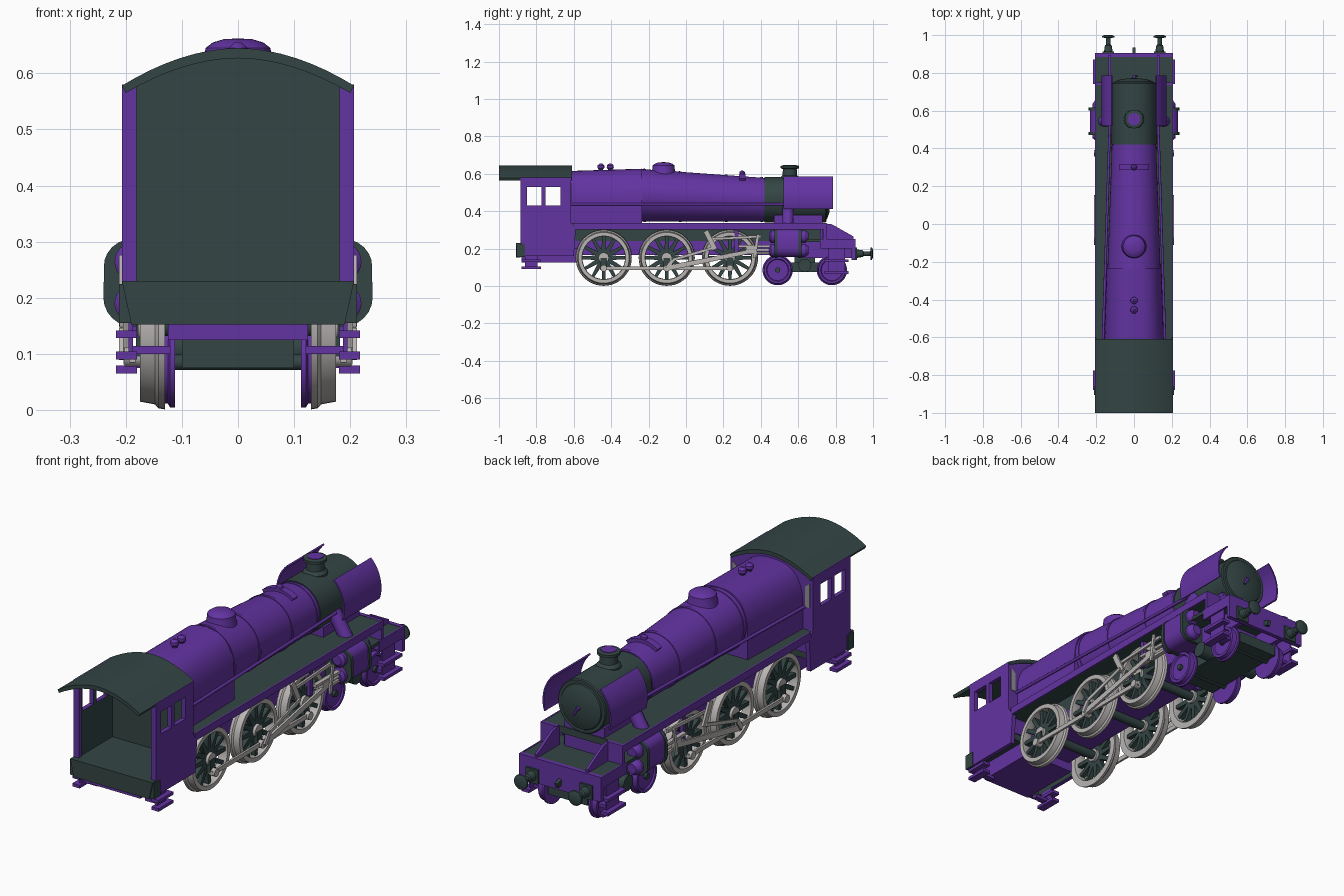
import bpy, bmesh, math
from mathutils import Vector

cube = bpy.data.objects.get("Cube")
if cube:
    bpy.data.objects.remove(cube, do_unlink=True)


def material(name, rgb):
    m = bpy.data.materials.new(name)
    m.use_nodes = True
    m.diffuse_color = (*rgb, 1)
    m.node_tree.nodes["Principled BSDF"].inputs["Base Color"].default_value = (*rgb, 1)
    return m


PURPLE = material("purple paint", (0.125, 0.033, 0.36))
DARK = material("dark slate", (0.033, 0.06, 0.058))
STEEL = material("pale steel", (0.48, 0.46, 0.45))
GLASS = material("grey glass", (0.27, 0.29, 0.28))
BOILER_Z = 0.461


def finish(name, bm, mat, mirror=False):
    bmesh.ops.recalc_face_normals(bm, faces=bm.faces)
    me = bpy.data.meshes.new(name)
    bm.to_mesh(me)
    bm.free()
    me.materials.append(mat)
    ob = bpy.data.objects.new(name, me)
    bpy.context.collection.objects.link(ob)
    if mirror:
        ob.modifiers.new("Mirror", "MIRROR")
    return ob


def loft(name, rings, mat, mirror=False, caps=True, closed=False):
    """Skin equal-length rings of points."""
    bm = bmesh.new()
    rows = [[bm.verts.new(p) for p in r] for r in rings]
    n = len(rows[0])
    pairs = list(zip(rows, rows[1:])) + ([(rows[-1], rows[0])] if closed else [])
    for a, b in pairs:
        for i in range(n):
            j = (i + 1) % n
            bm.faces.new((a[i], a[j], b[j], b[i]))
    if caps and not closed:
        bm.faces.new(rows[0])
        bm.faces.new(rows[-1])
    return finish(name, bm, mat, mirror)


def box(name, x0, x1, y0, y1, z0, z1, mat, mirror=False):
    return loft(name, [[(x0, y, z0), (x1, y, z0), (x1, y, z1), (x0, y, z1)] for y in (y0, y1)], mat, mirror)


def side_plate(name, yz, x0, x1, mat, mirror=False):
    return loft(name, [[(x, y, z) for y, z in yz] for x in (x0, x1)], mat, mirror)


def cross_plate(name, xz, y0, y1, mat, mirror=False):
    return loft(name, [[(x, y, z) for x, z in xz] for y in (y0, y1)], mat, mirror)


def turn(name, centre, axis, profile, mat, mirror=False, seg=32, closed=False):
    """Revolve (distance, radius) pairs about an axis."""
    c = Vector(centre)
    a = Vector(axis).normalized()
    u = a.orthogonal().normalized()
    v = a.cross(u)
    rings = [[c + a * d + (u * math.cos(t) + v * math.sin(t)) * r
              for t in (math.tau * i / seg for i in range(seg))] for d, r in profile]
    return loft(name, rings, mat, mirror, closed=closed)


def rod(name, p, q, r, mat, mirror=True):
    d = Vector(q) - Vector(p)
    return turn(name, p, d, [(0, r), (d.length, r)], mat, mirror, seg=12)


def bar(name, p, q, half, x0, x1, mat=STEEL, half2=None):
    """Flat bar between two (y, z) points."""
    p, q = Vector(p), Vector(q)
    d = (q - p).normalized()
    n = Vector((-d.y, d.x))
    h2 = half2 or half
    return side_plate(name, [p + n * half, p - n * half, q - n * h2, q + n * h2], x0, x1, mat, True)


# Cab roof and end walls
def roof_arc(w, edge, top, n=16):
    return [(w * t, edge + (top - edge) * (1 - abs(t) ** 1.9)) for t in (1 - 2 * i / n for i in range(n + 1))]


cross_plate("cab_roof", roof_arc(0.207, 0.578, 0.645) + roof_arc(0.2, 0.565, 0.627)[::-1], -1, -0.61, DARK)
front_wall = cross_plate("cab_front_wall", [(0.2, 0.23), *roof_arc(0.2, 0.57, 0.632), (-0.2, 0.23)], -0.635, -0.615, PURPLE)
front_wall.data.materials.append(DARK)
for f in front_wall.data.polygons:
    f.material_index = int(f.normal.y < -0.9)
cross_plate("cab_front_window", [(0.17, 0.44), (0.193, 0.44), (0.193, 0.55), (0.17, 0.53)], -0.615, -0.611, GLASS, True)

# Cab sides with two windows each
side = side_plate("cab_side", [(-0.88, 0.16), (-0.6, 0.16), (-0.59, 0.3), (-0.615, 0.34), (-0.615, 0.58), (-0.88, 0.58)],
                  0.187, 0.207, PURPLE, True)
side.data.materials.append(DARK)
for f in side.data.polygons:
    f.material_index = int(f.normal.x < -0.9)
for y in (-0.85, -0.75):
    cutter = box("window_cutter", 0.15, 0.25, y, y + 0.078, 0.43, 0.53, PURPLE)
    cutter.hide_render = True
    cutter.hide_viewport = True
    cut = side.modifiers.new("Window", "BOOLEAN")
    cut.operation = "DIFFERENCE"
    cut.object = cutter
    side.modifiers.move(len(side.modifiers) - 1, 0)
box("cab_rear_pillar", 0.181, 0.207, -0.885, -0.865, 0.23, 0.58, PURPLE, True)
box("cab_floor", -0.19, 0.19, -0.89, -0.62, 0.2, 0.23, DARK)
cross_plate("cab_rear_plate", [(-0.19, 0.152), (0.19, 0.152), (0.207, 0.23), (-0.207, 0.23)], -0.91, -0.885, DARK)

# Frames, running boards and front deck
box("main_frame", -0.11, 0.11, -0.6, 0.72, 0.165, 0.24, PURPLE)
box("upper_frame", -0.11, 0.11, -0.6, 0.72, 0.24, 0.31, DARK)
box("cab_frame", -0.125, 0.125, -0.88, -0.58, 0.125, 0.2, PURPLE)
box("running_board", -0.2, 0.2, -0.615, 0.735, 0.305, 0.336, DARK)
box("running_board_edge", 0.2, 0.207, -0.6, 0.75, 0.303, 0.337, PURPLE, True)
box("front_riser", 0.125, 0.207, 0.735, 0.75, 0.2, 0.337, PURPLE, True)
box("saddle", -0.1, 0.1, 0.47, 0.73, 0.25, 0.38, PURPLE)
box("front_deck", -0.205, 0.205, 0.6, 0.9, 0.235, 0.25, DARK)
box("front_frame", 0.1, 0.125, 0.6, 0.89, 0.15, 0.24, PURPLE, True)
box("front_deck_edge", 0.2, 0.207, 0.72, 0.9, 0.2, 0.252, PURPLE, True)
box("buffer_beam", -0.207, 0.207, 0.885, 0.905, 0.14, 0.252, PURPLE)
side_plate("front_gusset", [(0.73, 0.336), (0.78, 0.33), (0.895, 0.265), (0.895, 0.245), (0.73, 0.245)], 0.122, 0.134, PURPLE, True)

# Boiler, firebox and smokebox
def boiler_at(y):
    t = (0.42 - y) / 0.655
    return BOILER_Z + 0.024 * t, 0.117 + 0.023 * t


def circle(y, grow=0.0, n=48):
    z, r = boiler_at(y)
    return [((r + grow) * math.cos(math.tau * i / n), y, z + (r + grow) * math.sin(math.tau * i / n)) for i in range(n)]


def firebox_ring(y, w, top):
    arch = [math.pi * i / 24 for i in range(25)]
    pts = [(w * math.copysign(abs(math.cos(t)) ** 0.75, math.cos(t)), y, 0.44 + (top - 0.44) * math.sin(t) ** 0.85) for t in arch]
    return [(w, y, 0.336), *pts, (-w, y, 0.336)]


loft("boiler", [circle(-0.25), circle(0.42)], PURPLE)
for y in (-0.22, -0.03, 0.215, 0.405):
    loft("boiler_band", [circle(y - 0.007, 0.003), circle(y + 0.007, 0.003)], PURPLE)
loft("firebox", [firebox_ring(-0.62, 0.158, 0.615), firebox_ring(-0.235, 0.146, 0.627)], PURPLE)
turn("smokebox", (0, 0, BOILER_Z), (0, 1, 0), [(0.42, 0.121), (0.745, 0.121), (0.75, 0.117)], DARK, seg=48)
turn("smokebox_door", (0, 0, BOILER_Z), (0, 1, 0), [(0.745, 0.106), (0.755, 0.1), (0.766, 0.07), (0.771, 0.03), (0.772, 0.005)], DARK, seg=48)
rod("door_handle_pin", (0, 0.76, BOILER_Z), (0, 0.785, BOILER_Z), 0.009, PURPLE, False)
rod("door_handle", (0, 0.782, BOILER_Z), (0.018, 0.782, BOILER_Z - 0.032), 0.005, PURPLE, False)
rod("handrail", (0.164, -0.615, 0.437), (0.128, 0.52, 0.437), 0.007, PURPLE)

# Chimney, dome, top feed and safety valves
turn("chimney", (0, 0.555, 0), (0, 0, 1), [(0.55, 0.055), (0.578, 0.052), (0.592, 0.039), (0.625, 0.037), (0.63, 0.049), (0.642, 0.049), (0.646, 0.035)], DARK)
turn("chimney_bore", (0, 0.555, 0), (0, 0, 1), [(0.64, 0.033), (0.648, 0.033)], PURPLE)
turn("steam_dome", (0, -0.12, 0), (0, 0, 1), [(0.59, 0.068), (0.625, 0.06), (0.645, 0.058), (0.655, 0.045), (0.661, 0.025), (0.662, 0.003)], PURPLE)
arch = [math.radians(a) for a in range(55, 126, 7)]
cross_plate("top_feed", [(r * math.cos(t), 0.463 + r * math.sin(t)) for r, s in ((0.138, 1), (0.11, -1)) for t in arch[::s]], 0.285, 0.318, PURPLE)
turn("feed_cap", (0, 0.3, 0), (0, 0, 1), [(0.59, 0.016), (0.61, 0.014), (0.617, 0.005)], PURPLE)
for y in (-0.405, -0.455):
    turn("safety_valve", (0, y, 0), (0, 0, 1), [(0.61, 0.012), (0.624, 0.012), (0.632, 0.019), (0.645, 0.018), (0.655, 0.006)], PURPLE, seg=20)

# Curved smoke deflectors
sweep = [math.radians(-17 + 63 * i / 12) for i in range(13)]
cross_plate("smoke_deflector", [(r * math.cos(t), BOILER_Z + r * math.sin(t)) for r, s in ((0.172, 1), (0.165, -1)) for t in sweep[::s]],
            0.52, 0.785, PURPLE, True)
rod("deflector_bracket", (0.11, 0.65, 0.46), (0.168, 0.65, 0.46), 0.006, PURPLE)
rod("steam_pipe", (0.1, 0.545, 0.43), (0.165, 0.545, 0.32), 0.03, PURPLE)


# Cylinder blocks
def capsule(x, r, z0, z1):
    right = [math.radians(-90 + 15 * i) for i in range(13)]
    pts = [(x + r * math.cos(t), (z1 - r if t > 0 else z0 + r) + r * math.sin(t)) for t in right]
    return [(0.11, z0), *pts, (0.11, z1)]


cross_plate("cylinder_block", capsule(0.188, 0.046, 0.154, 0.304), 0.485, 0.605, PURPLE, True)
for y in (0.472, 0.602):
    cross_plate("cylinder_flange", capsule(0.188, 0.052, 0.149, 0.305), y, y + 0.016, DARK, True)
for z in (0.19, 0.264):
    turn("cylinder_cover", (0.185, 0, z), (0, 1, 0), [(0.445, 0.022), (0.455, 0.035), (0.635, 0.035), (0.655, 0.022)], PURPLE, True, 24)

# Driving wheels
for y in (-0.44, -0.103, 0.235):
    c = (0, y, 0.151)
    turn("driving_tyre", c, (1, 0, 0), [(0.13, 0.12), (0.13, 0.15), (0.142, 0.148), (0.148, 0.141), (0.175, 0.136), (0.175, 0.116), (0.15, 0.114)],
         STEEL, True, 48, True)
    turn("wheel_hub", c, (1, 0, 0), [(0.13, 0.03), (0.178, 0.028)], STEEL, True, 16)
    for k in range(12):
        t = math.tau * k / 12
        d = Vector((math.cos(t), math.sin(t)))
        o = Vector((y, 0.151))
        bar("wheel_spoke", o + d * 0.02, o + d * 0.122, 0.013, 0.143, 0.165, DARK, 0.008)
    rod("axle", (0, y, 0.151), (0.14, y, 0.151), 0.02, DARK)
    bar("crank_boss", (y, 0.151), (y, 0.095), 0.018, 0.16, 0.182, DARK)
    rod("crank_pin", (0.17, y, 0.095), (0.202, y, 0.095), 0.018, STEEL)

# Rods and valve gear
bar("coupling_rod", (-0.46, 0.095), (0.255, 0.095), 0.01, 0.183, 0.193)
bar("connecting_rod", (-0.103, 0.095), (0.37, 0.19), 0.014, 0.194, 0.204, STEEL, 0.011)
bar("return_crank", (-0.103, 0.095), (-0.07, 0.14), 0.01, 0.204, 0.212)
bar("eccentric_rod", (-0.07, 0.14), (0.15, 0.205), 0.008, 0.204, 0.211)
bar("expansion_link", (0.105, 0.295), (0.155, 0.195), 0.013, 0.192, 0.203)
bar("radius_rod", (0.12, 0.25), (0.4, 0.265), 0.007, 0.18, 0.19)
bar("combination_lever", (0.385, 0.275), (0.365, 0.15), 0.008, 0.204, 0.212)
box("crosshead", 0.178, 0.204, 0.32, 0.38, 0.175, 0.212, STEEL, True)
for z in (0.176, 0.212):
    bar("slide_bar", (0.28, z), (0.455, z), 0.006, 0.18, 0.2)
rod("piston_rod", (0.188, 0.36, 0.192), (0.188, 0.46, 0.192), 0.009, STEEL)
bar("motion_bracket", (0.27, 0.17), (0.27, 0.3), 0.01, 0.11, 0.18, PURPLE)

# Leading truck
box("truck_frame", -0.1, 0.1, 0.42, 0.85, 0.075, 0.125, DARK)
box("truck_pivot", -0.05, 0.05, 0.58, 0.69, 0.12, 0.17, DARK)
turn("truck_axlebox", (0.12, 0.635, 0.11), (1, 0, 0), [(-0.02, 0.035), (0.035, 0.035)], DARK, True, 16)
for y in (0.49, 0.78):
    turn("truck_wheel", (0, y, 0.085), (1, 0, 0), [(0.112, 0.081), (0.121, 0.081), (0.125, 0.074), (0.147, 0.072), (0.147, 0.06), (0.14, 0.056), (0.14, 0.002)],
         PURPLE, True, 36)
    rod("truck_axle", (0, y, 0.085), (0.152, y, 0.085), 0.014, DARK)

# Buffers and coupling
box("buffer_base", 0.105, 0.167, 0.9, 0.914, 0.14, 0.205, DARK, True)
turn("buffer", (0.136, 0, 0.173), (0, 1, 0), [(0.905, 0.024), (0.945, 0.018), (0.95, 0.012), (0.985, 0.012), (0.987, 0.034), (0.994, 0.033), (1, 0.02)],
     DARK, True, 24)
bar("coupling_hook", (0.9, 0.18), (0.93, 0.17), 0.012, -0.008, 0.008, DARK)

# Footsteps at both ends
for y0, y1, low in ((-0.88, -0.775, 0.09), (0.74, 0.87, 0.065)):
    box("step_hanger", 0.187, 0.195, y0 + 0.02, y1 - 0.02, low, 0.24, PURPLE, True)
    for z in (low, 0.128):
        box("step_tread", 0.18, 0.217, y0, y1, z, z + 0.014, PURPLE, True)
    box("step_bracket", 0.12, 0.19, y0 + 0.04, y1 - 0.04, low + 0.01, low + 0.024, PURPLE, True)
box("rear_footing", 0.19, 0.212, -0.905, -0.86, 0.155, 0.225, DARK, True)

# Smooth round surfaces, keep edges crisp
bpy.ops.object.select_all(action="DESELECT")
for ob in bpy.context.scene.objects:
    if ob.type == "MESH" and not ob.hide_render:
        ob.select_set(True)
        bpy.context.view_layer.objects.active = ob
bpy.ops.object.shade_smooth_by_angle(angle=math.radians(32))
